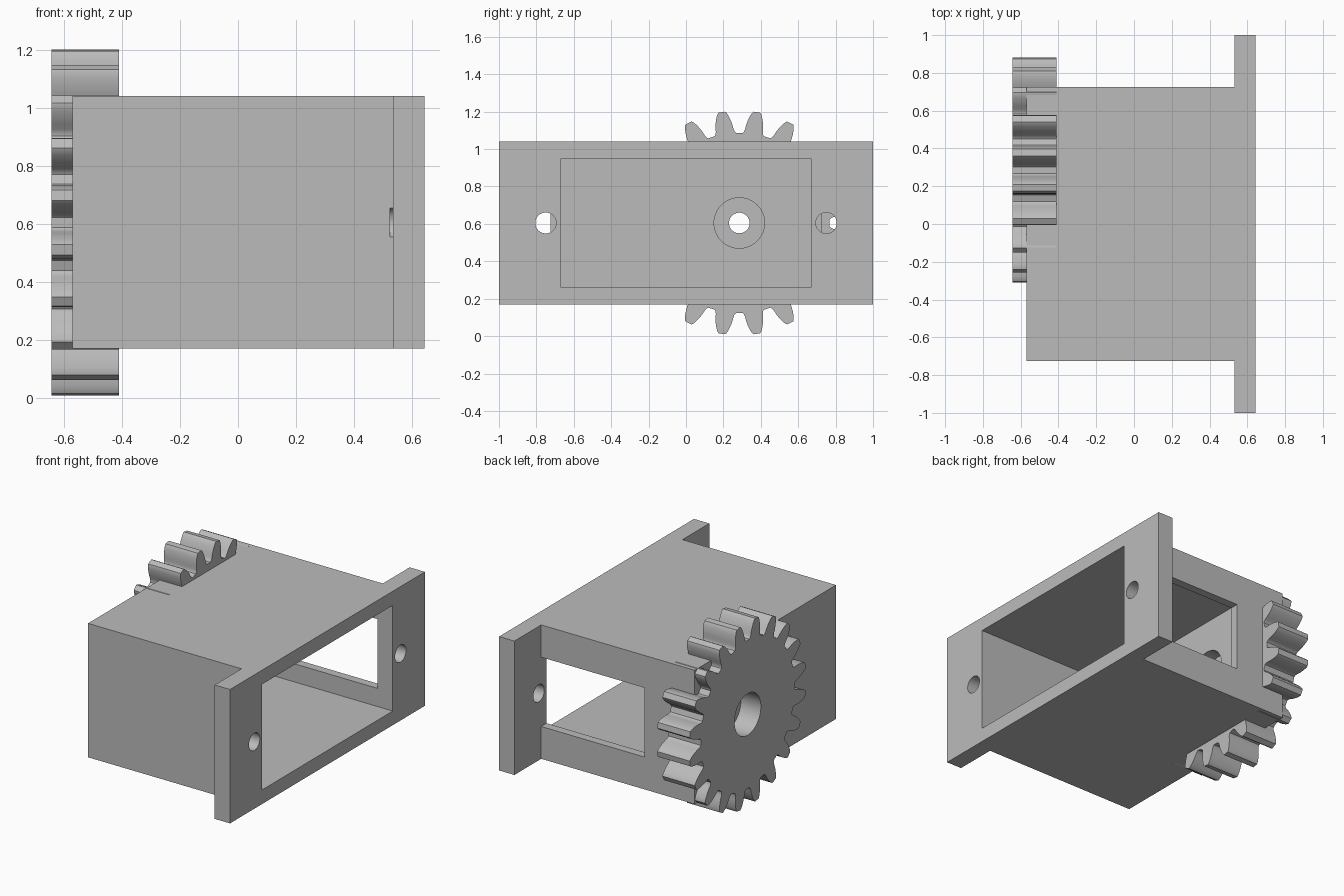
import bpy, bmesh, math
from mathutils import Matrix

if "Cube" in bpy.data.objects:
    bpy.data.objects.remove(bpy.data.objects["Cube"], do_unlink=True)

GREY = (0.5, 0.5, 0.5, 1)
mat = bpy.data.materials.new("plain grey")
mat.use_nodes = True
mat.diffuse_color = GREY
mat.node_tree.nodes["Principled BSDF"].inputs["Base Color"].default_value = GREY

MID_Z = 0.605
GEAR_Y = 0.285


def make_object(name, bm):
    bmesh.ops.recalc_face_normals(bm, faces=bm.faces)
    mesh = bpy.data.meshes.new(name)
    bm.to_mesh(mesh)
    bm.free()
    mesh.materials.append(mat)
    obj = bpy.data.objects.new(name, mesh)
    bpy.context.collection.objects.link(obj)
    return obj


def prism(name, points, x0, x1):
    """Extrude a closed (y, z) outline from x0 to x1."""
    bm = bmesh.new()
    face = bm.faces.new([bm.verts.new((x0, y, z)) for y, z in points])
    result = bmesh.ops.extrude_face_region(bm, geom=[face])
    verts = [v for v in result["geom"] if isinstance(v, bmesh.types.BMVert)]
    bmesh.ops.translate(bm, verts=verts, vec=(x1 - x0, 0, 0))
    return make_object(name, bm)


def box(name, x, y, z):
    return prism(name, [(y[0], z[0]), (y[1], z[0]), (y[1], z[1]), (y[0], z[1])], *x)


def rod(name, y, radius, x0, x1):
    turns = [math.tau * i / 48 for i in range(48)]
    return prism(name, [(y + radius * math.cos(a), MID_Z + radius * math.sin(a))
                        for a in turns], x0, x1)


def boolean(obj, others, operation="DIFFERENCE"):
    bpy.context.view_layer.objects.active = obj
    for other in others:
        mod = obj.modifiers.new("boolean", "BOOLEAN")
        mod.operation, mod.solver, mod.object = operation, "EXACT", other
        bpy.ops.object.modifier_apply(modifier=mod.name)
        bpy.data.objects.remove(other, do_unlink=True)


def shaft_cutters():
    """Outer bore, inner recess and the narrow hole joining them."""
    return [rod("outer_bore", GEAR_Y, 0.135, -0.8, -0.5),
            rod("inner_recess", GEAR_Y, 0.135, -0.43, -0.2),
            rod("screw_hole", GEAR_Y, 0.055, -0.7, -0.25)]


# Housing: body and mounting flange as one solid
housing = box("housing", (-0.57, 0.6), (-0.725, 0.725), (0.17, 1.04))
flange = box("flange", (0.533, 0.643), (-1, 1), (0.17, 1.04))
boolean(housing, [flange], "UNION")

# Cavity, side window, flange holes and shaft holes
cutters = [box("cavity", (-0.34, 0.8), (-0.67, 0.67), (0.262, 0.948)),
           box("window", (-0.21, 0.533), (0.6, 0.9), (0.38, 0.83))]
cutters += [rod("flange_hole", side * 0.75, 0.056, 0.5331 - 0.01, 0.8) for side in (-1, 1)]
boolean(housing, cutters + shaft_cutters())

# Gear: half a tooth as (radius, half width), mirrored and repeated
flank = [(0.482, 0.058), (0.489, 0.052), (0.503, 0.048), (0.525, 0.046),
         (0.55, 0.041), (0.575, 0.033), (0.592, 0.025), (0.6, 0.018)]
tooth = [(r, -w) for r, w in flank] + [(r, w) for r, w in reversed(flank)]
TEETH = 20
outline = []
for i in range(TEETH):
    middle = math.tau * (i + 0.5) / TEETH
    for r, w in tooth:
        a = middle + w / r
        outline.append((GEAR_Y + r * math.cos(a), MID_Z + r * math.sin(a)))
gear = prism("gear", outline, -0.643, -0.41)
boolean(gear, shaft_cutters())

# Smooth the curved walls, keep the corners sharp
for obj in (housing, gear):
    bpy.ops.object.select_all(action="DESELECT")
    obj.select_set(True)
    bpy.context.view_layer.objects.active = obj
    bpy.ops.object.shade_smooth_by_angle(angle=math.radians(30))
